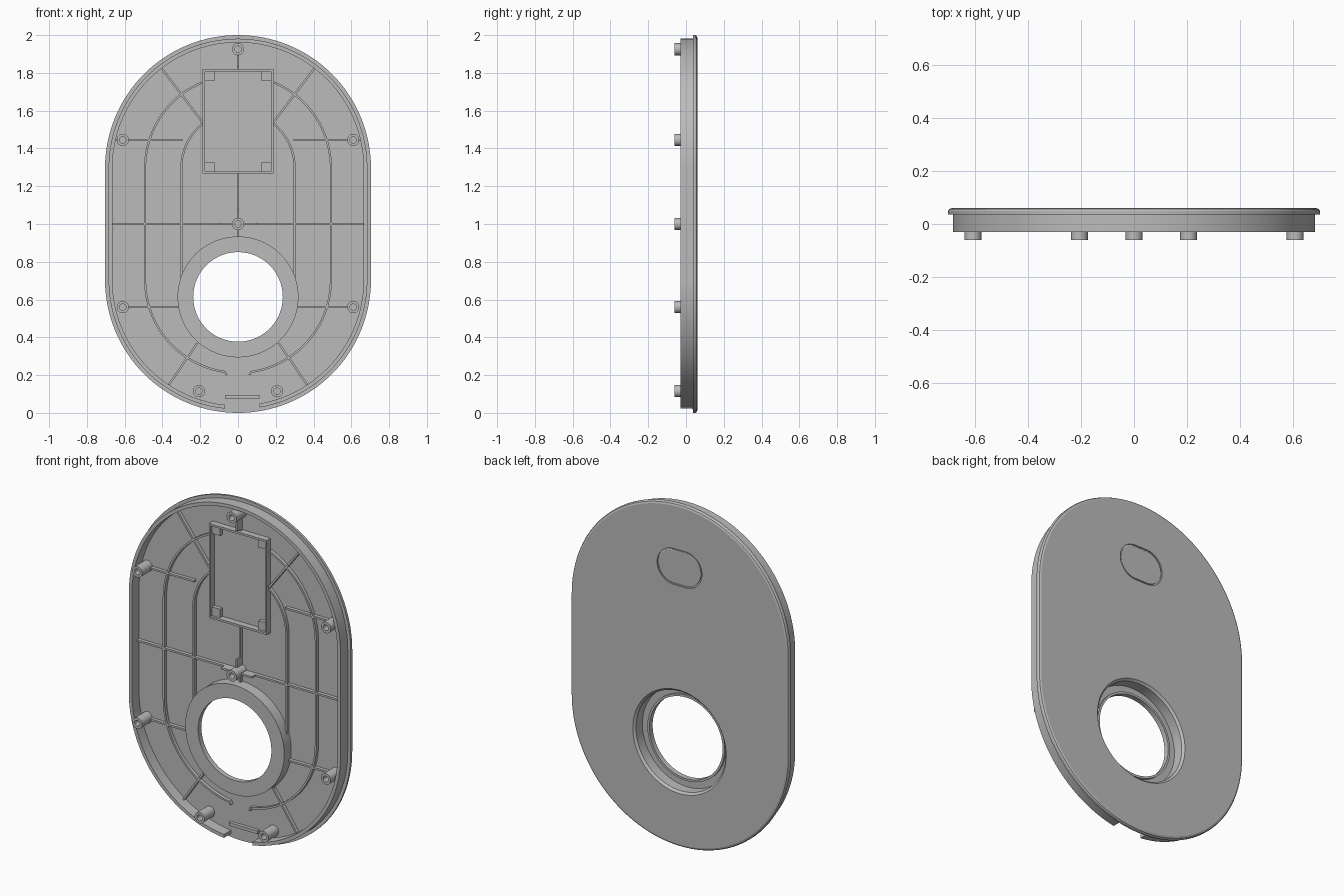
import bpy, bmesh
from math import sin, cos, pi, radians, hypot

if "Cube" in bpy.data.objects:
    bpy.data.objects.remove(bpy.data.objects["Cube"], do_unlink=True)

grey = bpy.data.materials.new("plain grey plastic")
grey.use_nodes = True
colour = (0.5, 0.5, 0.5, 1)
grey.diffuse_color = colour
grey.node_tree.nodes["Principled BSDF"].inputs["Base Color"].default_value = colour

FLOOR, ROOT, RIB = 0.035, 0.042, 0.015   # depths of panel floor, part roots, rib tops
HOLE_Z = 0.614
SPAN = 0.296                              # half length of the straight sides


def finish(name, bm):
    bmesh.ops.recalc_face_normals(bm, faces=bm.faces)
    mesh = bpy.data.meshes.new(name)
    bm.to_mesh(mesh)
    bm.free()
    mesh.materials.append(grey)
    ob = bpy.data.objects.new(name, mesh)
    bpy.context.collection.objects.link(ob)
    return ob


def smooth(ob):
    bpy.ops.object.select_all(action='DESELECT')
    ob.select_set(True)
    bpy.context.view_layer.objects.active = ob
    bpy.ops.object.shade_smooth_by_angle(angle=radians(16))


def stack(name, profile, x=0, z=0, span=0, flat=False, seg=96, tube=False):
    """Sweep a (radius, y) profile round a circle or a pill outline."""
    bm = bmesh.new()
    rings = []
    for r, y in profile:
        ring = []
        for half in (0, 1):
            for i in range(seg // 2 + 1 if span else seg // 2):
                a = pi * half + 2 * pi * i / seg
                u, v = r * cos(a), r * sin(a) + (-span if half else span)
                ring.append(bm.verts.new((x + v, y, z + u) if flat else (x + u, y, z + v)))
        rings.append(ring)
    pairs = list(zip(rings, rings[1:]))
    if tube:
        pairs.append((rings[-1], rings[0]))
    else:
        bm.faces.new(rings[0])
        bm.faces.new(rings[-1])
    for a, b in pairs:
        for i in range(len(a)):
            j = (i + 1) % len(a)
            bm.faces.new((a[i], a[j], b[j], b[i]))
    return finish(name, bm)


def box(name, x0, x1, y0, y1, z0, z1):
    bm = bmesh.new()
    bmesh.ops.create_cube(bm, size=1)
    for v in bm.verts:
        v.co = (x1 if v.co.x > 0 else x0, y1 if v.co.y > 0 else y0, z1 if v.co.z > 0 else z0)
    return finish(name, bm)


def rib(name, pts, top=RIB, width=0.011):
    """Thin upright strip following a path of (x, z) points."""
    bm = bmesh.new()
    rows = []
    for i, (x, z) in enumerate(pts):
        a, b = pts[max(i - 1, 0)], pts[min(i + 1, len(pts) - 1)]
        dx, dz = b[0] - a[0], b[1] - a[1]
        k = width / 2 / hypot(dx, dz)
        rows.append([bm.verts.new((x - s * dz * k, y, z + s * dx * k))
                     for s, y in ((1, top), (-1, top), (-1, ROOT), (1, ROOT))])
    for a, b in zip(rows, rows[1:]):
        for i in range(4):
            j = (i + 1) % 4
            bm.faces.new((a[i], a[j], b[j], b[i]))
    bm.faces.new(rows[0])
    bm.faces.new(rows[-1])
    return finish(name, bm)


def cut(ob, cutter):
    cutter.hide_render = True
    mod = ob.modifiers.new("cut", 'BOOLEAN')
    mod.operation, mod.solver, mod.object = 'DIFFERENCE', 'EXACT', cutter
    deps = bpy.context.evaluated_depsgraph_get()
    mesh = bpy.data.meshes.new_from_object(ob.evaluated_get(deps))
    ob.modifiers.clear()
    ob.data = mesh
    bpy.data.objects.remove(cutter, do_unlink=True)


def arc(r, z, a0, a1, n=20):
    return [(r * cos(radians(a0 + (a1 - a0) * i / n)),
             z + r * sin(radians(a0 + (a1 - a0) * i / n))) for i in range(n + 1)]


# Shell: back plate with rounded lip, and the set-in wall
shell = stack("shell", [(0.69, 0.06), (0.7, 0.056), (0.704, 0.049), (0.704, 0.036),
                        (0.685, 0.036), (0.685, -0.03), (0.665, -0.03), (0.665, FLOOR)],
              z=1, span=SPAN, seg=128)
cut(shell, stack("hole_cutter", [(0.29, 0), (0.29, 0.048), (0.304, 0.062)], z=HOLE_Z))
cut(shell, box("notch_cutter", -0.07, 0.115, -0.05, 0.0355, -0.05, 0.06))
cut(shell, stack("button_cutter", [(0.105, 0.053), (0.105, 0.07)], z=1.63, span=0.04,
                 flat=True, seg=64))
smooth(shell)

# Oval button sitting in its groove on the back
smooth(stack("back_button", [(0.097, 0.05), (0.097, 0.058), (0.094, 0.06)], z=1.63,
             span=0.04, flat=True, seg=64))

# Collar round the large opening, with inner flange and small rim
smooth(stack("opening_collar", [(0.32, 0.045), (0.32, -0.03), (0.237, -0.03), (0.237, 0),
                                (0.25, 0), (0.25, -0.012), (0.29, -0.012), (0.29, 0.045)],
             z=HOLE_Z, tube=True))

# Hollow screw posts
posts = [(0, 1.925), (0, 1.0)] + [(s * x, z) for s in (1, -1)
                                  for x, z in ((0.61, 1.445), (0.61, 0.56), (0.207, 0.115))]
for x, z in posts:
    smooth(stack("screw_post", [(0.032, ROOT), (0.032, -0.06), (0.017, -0.06), (0.017, ROOT)],
                 x, z, seg=32, tube=True))

# Rectangular tray: frame and corner pads
L, R, B, T, W = -0.187, 0.187, 1.267, 1.82, 0.012
TRAY = -0.002
for x in (L, R - W):
    box("tray_side", x, x + W, TRAY, ROOT, B, T)
for z in (B, T - W):
    box("tray_end", L, R, TRAY, ROOT, z, z + W)
for s in (1, -1):
    for z, d in ((B + W, 1), (T - W, -1)):
        xs = sorted((s * (R - W), s * (R - 0.062)))
        zs = sorted((z, z + d * 0.05))
        box("tray_corner_pad", *xs, 0.012, ROOT, *zs)

# Stiffening ribs, mirrored left and right
half_ribs = {
    "outer_loop_rib": arc(0.492, 1.296, 67, 0) + arc(0.492, 0.704, 0, -82) + [(0.06, 0.2)],
    "inner_loop_rib": arc(0.3, 1.296, 51, 0) + [(0.3, 0.71)],
    "upper_cross_rib": [(0.295, 1.445), (0.58, 1.445)],
    "upper_post_tie": [(0.64, 1.445), (0.655, 1.445)],
    "lower_cross_rib": [(0.31, 0.56), (0.58, 0.56)],
    "upper_diagonal_rib": [(0.185, 1.535), (0.405, 1.825)],
    "lower_diagonal_rib": [(0.215, 0.37), (0.365, 0.15)],
    "middle_rib": [(0.03, 1.0), (0.67, 1.0)],
}
for name, pts in half_ribs.items():
    for s in (1, -1):
        rib(name, [(s * x, z) for x, z in pts])
for z0, z1 in ((1.82, 1.895), (1.03, 1.267), (0.93, 0.97)):
    rib("centre_rib", [(0, z0), (0, z1)])

# Taller gussets beside the centre and top posts
for s in (1, -1):
    rib("post_gusset", [(s * 0.03, 1.0), (s * 0.1, 1.0)], top=-0.015)
rib("post_gusset", [(0, 1.03), (0, 1.08)], top=-0.015)
rib("post_gusset", [(0, 1.83), (0, 1.895)], top=-0.015)

# Small bar above the bottom notch
box("notch_bar", -0.07, 0.115, RIB, ROOT, 0.077, 0.096)
